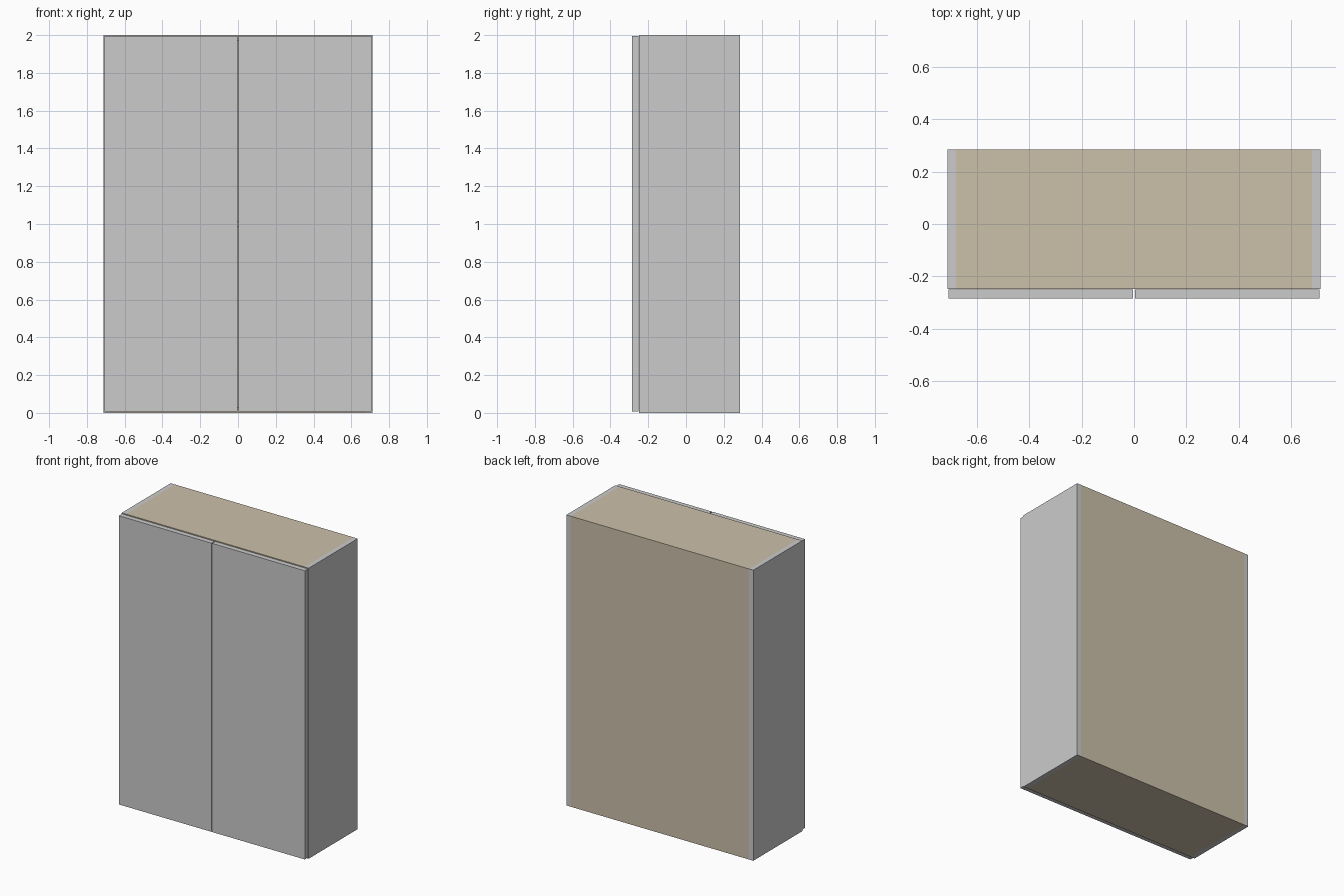
import bpy

if "Cube" in bpy.data.objects:
    bpy.data.objects.remove(bpy.data.objects["Cube"])

wood = bpy.data.materials.new("tan_board")
wood.diffuse_color = (0.60, 0.53, 0.40, 1)
wood.use_nodes = True
wood.node_tree.nodes["Principled BSDF"].inputs["Base Color"].default_value = wood.diffuse_color


def box(name, x, y, z, mat=None):
    """Box from (min, max) ranges on each axis."""
    bpy.ops.mesh.primitive_cube_add(size=1, location=[sum(r) / 2 for r in (x, y, z)])
    ob = bpy.context.object
    ob.name = name
    ob.scale = [r[1] - r[0] for r in (x, y, z)]
    bpy.ops.object.transform_apply(location=False, rotation=False, scale=True)
    if mat:
        ob.data.materials.append(mat)
    return ob


W, D, H, T = 0.712, 0.285, 2.0, 0.032   # half width, half depth, height, board
FRONT = -0.248                          # front edge of the carcass

# Side panels and doors, mirrored about x = 0
for s, side in ((-1, "left"), (1, "right")):
    box(side + "_side_panel", sorted((s * (W - T), s * W)), (FRONT, D), (0, H))
    box(side + "_door", sorted((s * 0.003, s * (W - 0.004))),
        (-D, -D + 0.034), (0.008, H - 0.005))

# Top, bottom and back boards between the sides
inner = (-(W - T), W - T)
box("top_board", inner, (FRONT, D), (H - T, H), wood)
box("bottom_board", inner, (FRONT, D), (0, T), wood)
box("back_board", inner, (D - 0.02, D), (T, H - T), wood)

# Middle shelf behind the doors
box("shelf", inner, (FRONT + 0.01, D - 0.02), (1.0 - T / 2, 1.0 + T / 2), wood)
